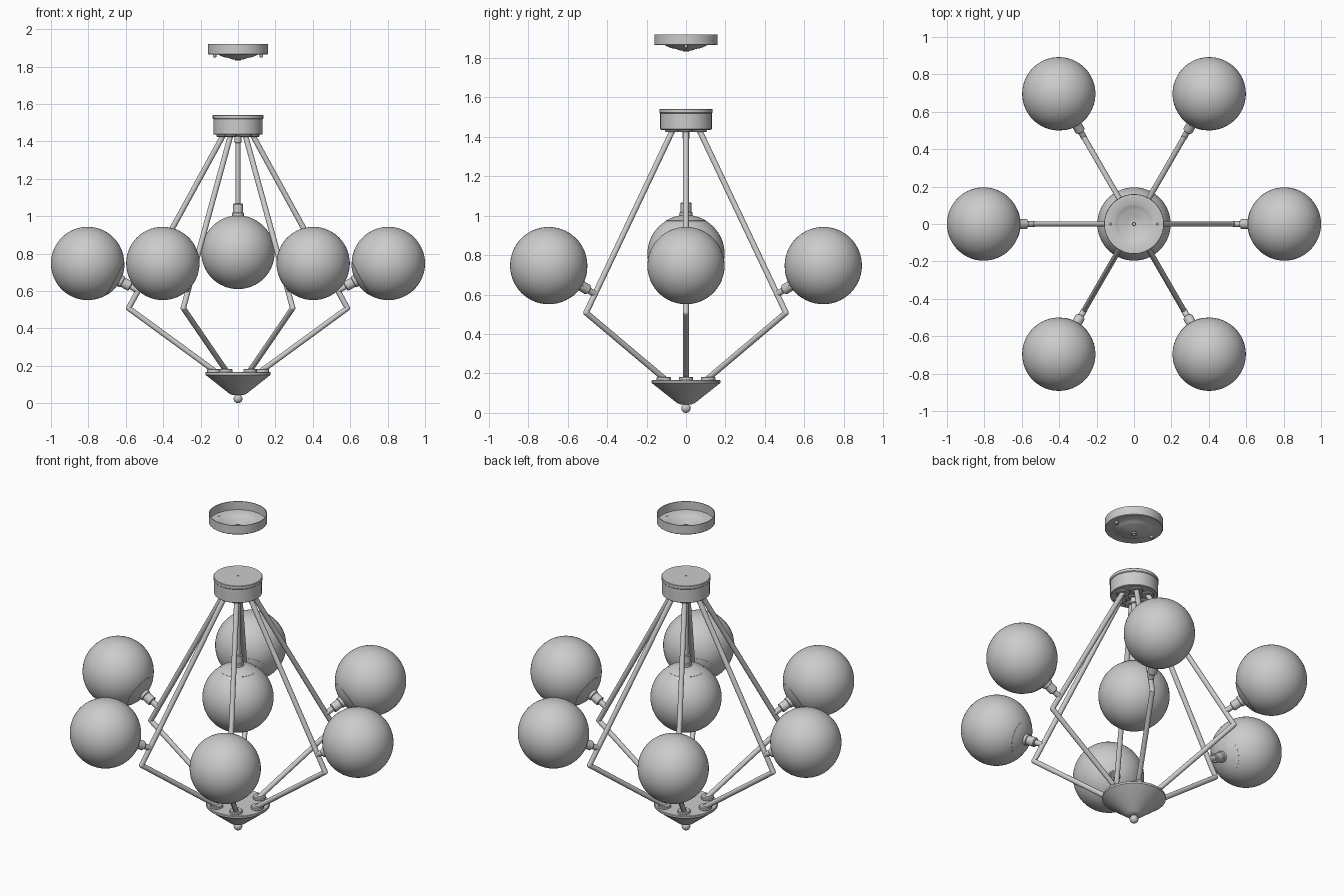
import bpy, bmesh, math
from mathutils import Vector, Matrix

if "Cube" in bpy.data.objects:
    bpy.data.objects.remove(bpy.data.objects["Cube"])


def finish(name, bm):
    bmesh.ops.remove_doubles(bm, verts=bm.verts, dist=1e-5)
    bmesh.ops.recalc_face_normals(bm, faces=bm.faces)
    me = bpy.data.meshes.new(name)
    bm.to_mesh(me)
    bm.free()
    ob = bpy.data.objects.new(name, me)
    bpy.context.collection.objects.link(ob)
    bpy.ops.object.select_all(action='DESELECT')
    ob.select_set(True)
    bpy.context.view_layer.objects.active = ob
    bpy.ops.object.shade_smooth_by_angle(angle=math.radians(35))
    return ob


def lathe(name, profile, origin=(0, 0, 0), axis=(0, 0, 1), steps=48):
    """Revolve (radius, height) points around an axis through origin."""
    bm = bmesh.new()
    vs = [bm.verts.new((r, 0, z)) for r, z in profile]
    es = [bm.edges.new(p) for p in zip(vs, vs[1:])]
    bmesh.ops.spin(bm, geom=vs + es, cent=(0, 0, 0), axis=(0, 0, 1),
                   angle=math.tau, steps=steps, use_duplicate=False)
    rot = Vector((0, 0, 1)).rotation_difference(Vector(axis)).to_matrix().to_4x4()
    bm.transform(Matrix.Translation(origin) @ rot)
    return finish(name, bm)


def disc(name, r, z0, z1, origin, axis=(0, 0, 1), steps=24):
    b = min(0.004, (z1 - z0) / 3)
    return lathe(name, [(0, z0), (r - b, z0), (r, z0 + b), (r, z1 - b), (r - b, z1), (0, z1)],
                 origin, axis, steps)


def rod(name, points, r):
    """Bent rod: round tubes with a ball at each inner corner."""
    bm = bmesh.new()
    pts = [Vector(p) for p in points]
    for a, b in zip(pts, pts[1:]):
        d = b - a
        m = Matrix.Translation((a + b) / 2) @ d.to_track_quat('Z', 'Y').to_matrix().to_4x4()
        bmesh.ops.create_cone(bm, cap_ends=True, segments=20, radius1=r, radius2=r,
                              depth=d.length, matrix=m)
    for p in pts[1:-1]:
        bmesh.ops.create_uvsphere(bm, u_segments=20, v_segments=12, radius=r,
                                  matrix=Matrix.Translation(p))
    return finish(name, bm)


def arc(r, a0, a1, n):
    """Circle points, angle measured from the +z pole in degrees."""
    return [(max(0, r * math.sin(math.radians(a0 + (a1 - a0) * i / n))),
             r * math.cos(math.radians(a0 + (a1 - a0) * i / n))) for i in range(n + 1)]


GLOBE_R = 0.196


def lamp(tag, centre, axis):
    """Globe shade with fitter cap and socket; axis points from globe to socket."""
    lathe(tag + "_globe", arc(GLOBE_R, 0, 180, 32), centre, axis, 56)
    lathe(tag + "_fitter_cap", arc(GLOBE_R + 0.0015, 0, 31, 8) + [(0.1, 0.166)],
          centre, axis, 40)
    lathe(tag + "_socket", [(0, 0.18), (0.032, 0.18), (0.032, 0.21), (0.027, 0.213),
                            (0.027, 0.257), (0.023, 0.261), (0, 0.261)], centre, axis, 28)


# ceiling canopy: open cup with embossed floor and centre hole
lathe("ceiling_canopy", [(0.014, 1.838), (0.03, 1.838), (0.05, 1.846), (0.075, 1.85), (0.095, 1.858),
                         (0.108, 1.865), (0.157, 1.865), (0.16, 1.868), (0.16, 1.92), (0.156, 1.92),
                         (0.156, 1.87), (0.107, 1.87), (0.094, 1.863), (0.074, 1.855),
                         (0.049, 1.851), (0.03, 1.843), (0.014, 1.843), (0.014, 1.838)], steps=64)
lathe("canopy_hook_ring", [(0.008, 1.832), (0.014, 1.832), (0.018, 1.838), (0.018, 1.848),
                           (0.008, 1.848), (0.008, 1.832)], steps=24)
for s in (-1, 1):
    disc("canopy_screw", 0.009, 1.848, 1.872, (s * 0.125, 0, 0), steps=16)

# upper hub with lid
lathe("upper_hub", [(0, 1.436), (0.128, 1.436), (0.131, 1.439), (0.131, 1.52), (0, 1.52)], steps=64)
lathe("upper_hub_lid", [(0, 1.519), (0.131, 1.519), (0.135, 1.523), (0.135, 1.539), (0.132, 1.542),
                        (0.006, 1.542), (0.006, 1.53), (0, 1.53)], steps=64)

# lower hub cone and finial
lathe("lower_hub", [(0, 0.166), (0.172, 0.166), (0.175, 0.163), (0.175, 0.152), (0.168, 0.147),
                    (0.045, 0.05), (0.028, 0.043), (0, 0.043)], steps=64)
lathe("finial_ball", arc(0.024, 0, 180, 14), (0, 0, 0.024), steps=24)

# centre drop lamp
disc("centre_washer", 0.03, 1.425, 1.437, (0, 0, 0))
disc("centre_ferrule", 0.018, 1.39, 1.43, (0, 0, 0))
rod("centre_rod", [(0, 0, 1.43), (0, 0, 1.05)], 0.013)
lamp("centre", Vector((0, 0, 0.806)), (0, 0, 1))

# six bent arms, each with an outward globe
for i in range(6):
    a = math.radians(60 * i)

    def at(r, z):
        return Vector((r * math.cos(a), r * math.sin(a), z))

    tag = f"arm_{i + 1}"
    rod(tag, [at(0.08, 1.43), at(0.585, 0.508), at(0.125, 0.172)], 0.0145)
    disc(tag + "_top_washer", 0.036, 1.424, 1.437, at(0.08, 0))
    disc(tag + "_bottom_washer", 0.036, 0.164, 0.183, at(0.13, 0))
    mount, globe = at(0.533, 0.602), at(0.804, 0.747)
    rod(tag + "_stem", [mount, mount.lerp(globe, 0.3)], 0.016)
    lamp(tag, globe, (mount - globe).normalized())
